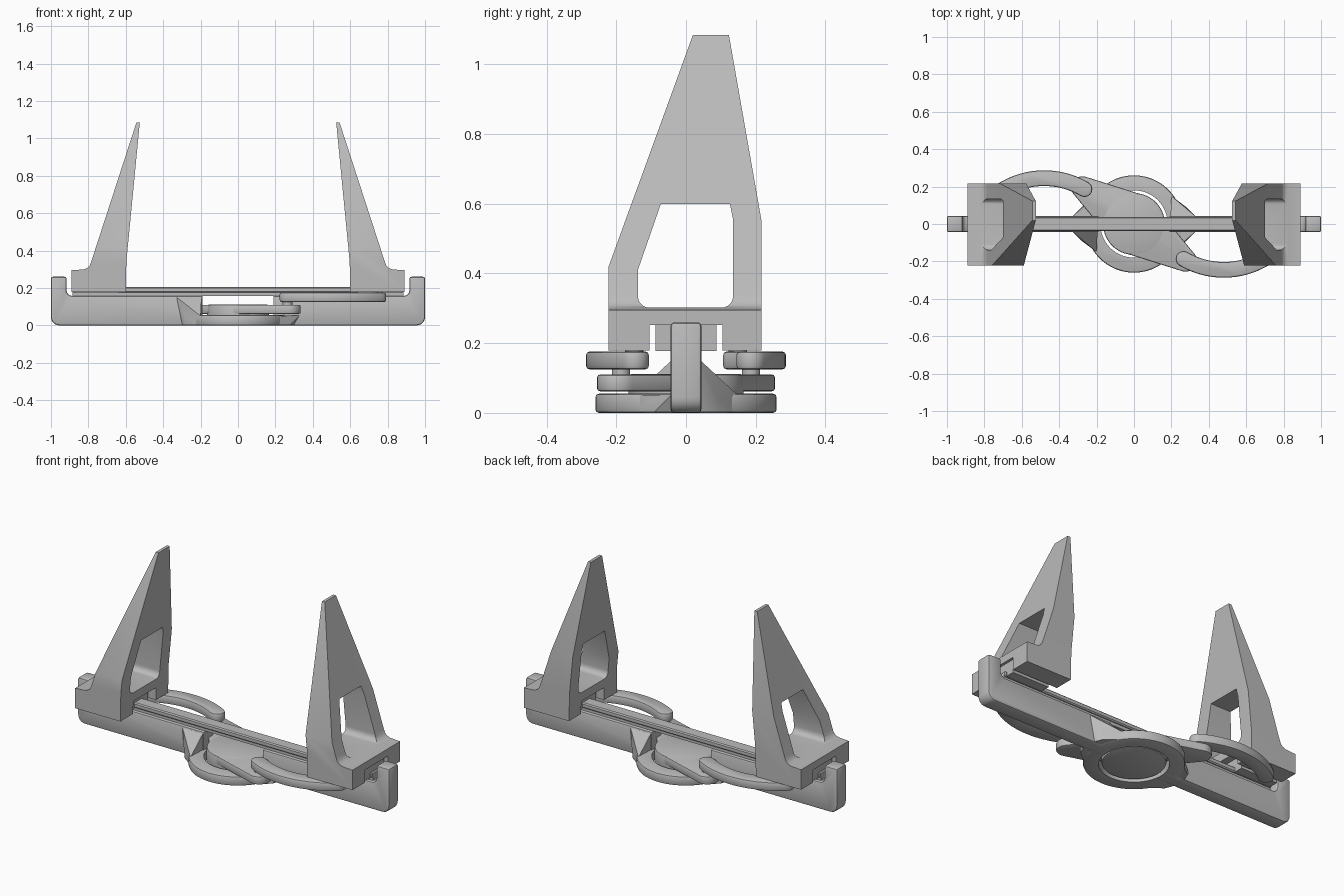
import bpy, bmesh, math
from mathutils import geometry, Vector

if "Cube" in bpy.data.objects:
    bpy.data.objects.remove(bpy.data.objects["Cube"])

grey = bpy.data.materials.new("plain grey")
grey.diffuse_color = (0.5, 0.5, 0.5, 1)
grey.use_nodes = True
grey.node_tree.nodes["Principled BSDF"].inputs["Base Color"].default_value = grey.diffuse_color


def finish(bm, name):
    bmesh.ops.recalc_face_normals(bm, faces=bm.faces)
    me = bpy.data.meshes.new(name)
    bm.to_mesh(me)
    bm.free()
    me.materials.append(grey)
    ob = bpy.data.objects.new(name, me)
    bpy.context.collection.objects.link(ob)
    return ob


def prism(name, pts, axis, lo, hi):
    """Extrude a 2D outline along x (y,z pts), y (x,z pts) or z (x,y pts)."""
    def place(p, h):
        return {'x': (h, p[0], p[1]), 'y': (p[0], h, p[1]), 'z': (p[0], p[1], h)}[axis]
    bm = bmesh.new()
    a = [bm.verts.new(place(p, lo)) for p in pts]
    b = [bm.verts.new(place(p, hi)) for p in pts]
    bm.faces.new(a)
    bm.faces.new(b[::-1])
    for i in range(len(a)):
        j = (i + 1) % len(a)
        bm.faces.new((a[i], a[j], b[j], b[i]))
    return finish(bm, name)


def box(name, x0, x1, y0, y1, z0, z1):
    return prism(name, [(x0, y0), (x1, y0), (x1, y1), (x0, y1)], 'z', z0, z1)


def arc(cx, cy, r, a0, a1, n):
    return [(cx + r * math.cos(math.radians(a0 + (a1 - a0) * i / n)),
             cy + r * math.sin(math.radians(a0 + (a1 - a0) * i / n))) for i in range(n + 1)]


def disc(name, x, y, r, z0, z1, n=64):
    return prism(name, arc(x, y, r, 0, 360, n)[:-1], 'z', z0, z1)


def apply(ob, mod):
    bpy.context.view_layer.objects.active = ob
    bpy.ops.object.modifier_apply(modifier=mod.name)


def cut(ob, cutter, op='DIFFERENCE', keep=False):
    m = ob.modifiers.new("cut", 'BOOLEAN')
    m.operation, m.solver, m.object = op, 'EXACT', cutter
    apply(ob, m)
    if not keep:
        bpy.data.objects.remove(cutter)


def bevel(ob, w, seg=2):
    m = ob.modifiers.new("bevel", 'BEVEL')
    m.width, m.segments, m.limit_method, m.angle_limit = w, seg, 'ANGLE', math.radians(50)
    apply(ob, m)


def smooth(ob):
    bpy.ops.object.select_all(action='DESELECT')
    ob.select_set(True)
    bpy.context.view_layer.objects.active = ob
    bpy.ops.object.shade_smooth_by_angle(angle=math.radians(30))


# base bar with upturned end stops
half = arc(0.955, 0.045, 0.045, -90, 0, 6) + [(1.0, 0.26), (0.917, 0.26)] \
    + arc(0.887, 0.188, 0.03, 0, -90, 4)
bar = prism("base_bar", half + [(-x, z) for x, z in reversed(half)], 'y', -0.044, 0.044)
bevel(bar, 0.01)
cut(bar, box("cutter", -0.19, 0.19, -0.2, 0.2, 0.055, 0.3))
cut(bar, disc("cutter", 0, 0, 0.18, -0.1, 0.3))

# guide rail on a narrower neck
neck = box("rail_neck", -0.885, 0.885, -0.026, 0.026, 0.15, 0.185)
neck.location.z = 0.008
rail = box("guide_rail", -0.885, 0.885, -0.037, 0.037, 0.176, 0.206)
bevel(rail, 0.006, 1)

# bearing ring
ring = disc("bearing_ring", 0, 0, 0.26, 0, 0.055, 96)
bevel(ring, 0.01)
cut(ring, disc("cutter", 0, 0, 0.18, -0.1, 0.3))

# gussets joining bar and ring (full height where the rotor leaves room)
for sx in (-1, 1):
    for sy in (-1, 1):
        top = 0.152 if sx == sy else 0.053
        pts = [(.33, .04, top), (.195, .04, top), (.30, .04, .003), (.195, .04, .003),
               (.28, .09, .04), (.28, .09, .003), (.2, .15, .05), (.2, .15, .003)]
        bm = bmesh.new()
        for x, y, z in pts:
            bm.verts.new((sx * x, sy * y, z))
        res = bmesh.ops.convex_hull(bm, input=bm.verts)
        junk = [v for v in bm.verts if not v.link_faces]
        bmesh.ops.delete(bm, geom=junk, context='VERTS')
        finish(bm, "gusset")

# rotor: hub in the ring plus a two-ended arm
hub = disc("rotor_hub", 0, 0, 0.165, 0.005, 0.111, 96)
bevel(hub, 0.008)
cloud = []
for s in (-1, 1):
    cloud += arc(-0.275 * s, 0.195 * s, 0.06, 0, 360, 32)[:-1]
    cloud += [(x * s, y * s) for x, y in arc(0, 0, 0.163, 65, 110, 10)]
hull = [cloud[i] for i in geometry.convex_hull_2d([Vector(p) for p in cloud])]
arm = prism("rotor_arm", hull, 'z', 0.062, 0.11)
bevel(arm, 0.008)

# curved links and their pivot pins, one each side by half-turn
for s in (1, -1):
    cx, cy, R, w, a0, a1 = -0.48, -0.18, 0.425, 0.042, 59.6, 129.4
    ends = [(cx + R * math.cos(math.radians(a)), cy + R * math.sin(math.radians(a)))
            for a in (a0, a1)]
    out = arc(cx, cy, R + w, a0, a1, 24) + arc(*ends[1], w, a1, a1 + 180, 12)[1:-1] \
        + arc(cx, cy, R - w, a1, a0, 24) + arc(*ends[0], w, a0 + 180, a0 + 360, 12)[1:-1]
    link = prism("curved_link", [(x * s, y * s) for x, y in out], 'z', 0.125, 0.176)
    bevel(link, 0.01)
    disc("arm_pin", ends[0][0] * s, ends[0][1] * s, 0.026, 0.1, 0.14, 24)
    disc("jaw_pin", ends[1][0] * s, ends[1][1] * s, 0.026, 0.16, 0.2, 24)

# jaws: side outline crossed with front outline, then window and rail slot
for s in (1, -1):
    side = [(0.6, 0.179), (0.89, 0.179), (0.89, 0.295), (0.825, 0.299), (0.805, 0.307),
            (0.793, 0.32), (0.785, 0.34), (0.543, 1.085), (0.525, 1.085), (0.597, 0.34)]
    jaw = prism("jaw", [(x * s, z) for x, z in side], 'y', -0.4, 0.4)
    face = [(-0.222, 0.1), (0.216, 0.1), (0.216, 0.555), (0.123, 1.2), (0.123, 1.08),
            (0.02, 1.08), (-0.222, 0.42)]
    face[3:6] = [(0.123, 1.085), (0.123, 1.2), (0.02, 1.2), (0.02, 1.085)]
    cut(jaw, prism("cutter", face, 'x', -1.2, 1.2), 'INTERSECT')
    window = arc(-0.105, 0.335, 0.033, 180, 270, 6) + arc(0.102, 0.335, 0.033, 270, 360, 6) \
        + [(0.135, 0.555), (0.126, 0.6), (-0.072, 0.6), (-0.138, 0.41)]
    cut(jaw, prism("cutter", window, 'x', -1.2, 1.2))
    cut(jaw, box("cutter", -1.2, 1.2, -0.105, 0.105, 0.1, 0.252))
    x0, x1 = sorted((0.64 * s, 0.875 * s))
    box("rail_slider", x0, x1, -0.087, 0.087, 0.177, 0.255)

for ob in list(bpy.context.collection.objects):
    smooth(ob)
